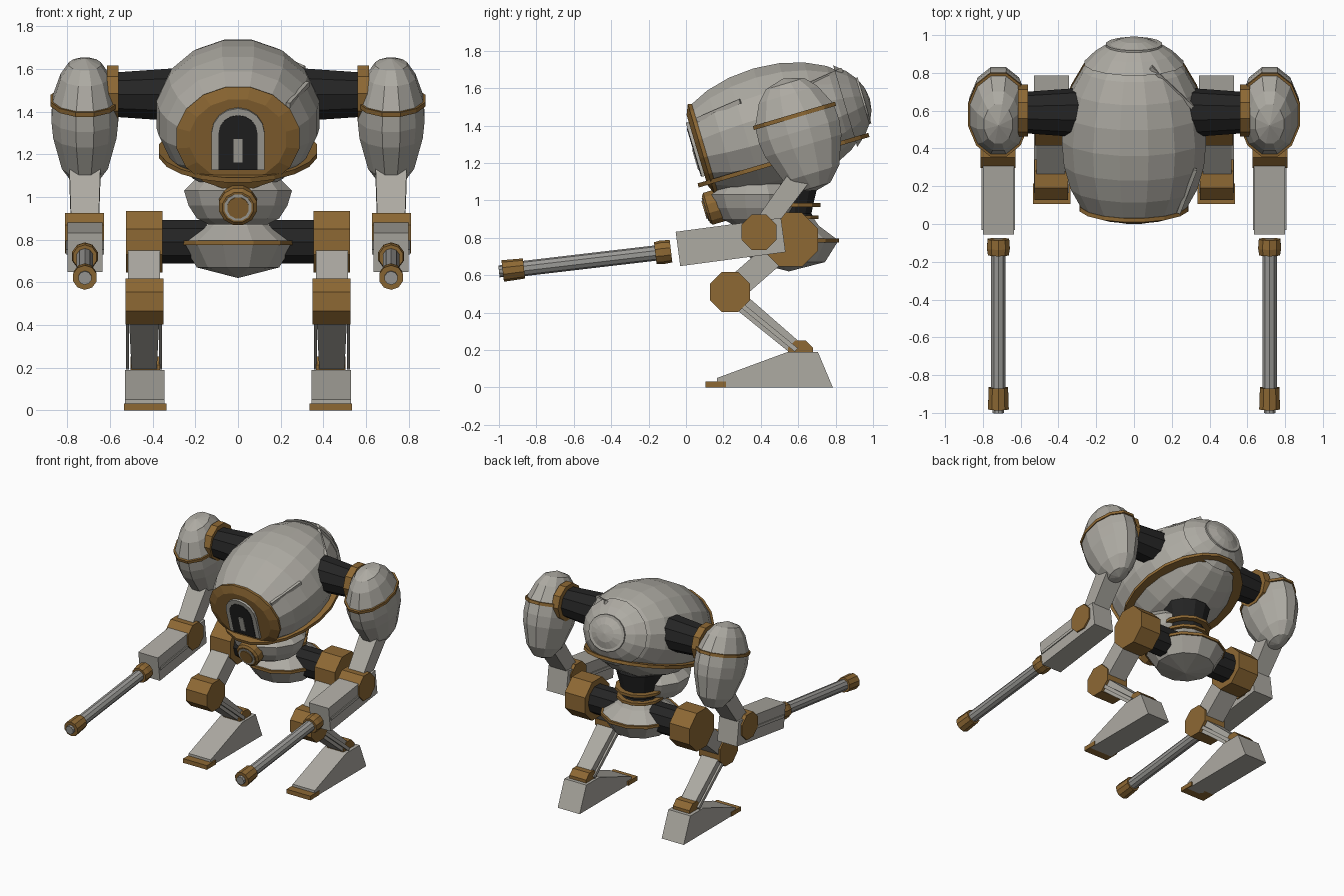
import bpy, bmesh, math
from mathutils import Matrix, Vector

cube = bpy.data.objects.get("Cube")
if cube:
    bpy.data.objects.remove(cube, do_unlink=True)


def material(name, color):
    m = bpy.data.materials.new(name)
    m.use_nodes = True
    m.diffuse_color = (*color, 1)
    m.node_tree.nodes["Principled BSDF"].inputs["Base Color"].default_value = (*color, 1)
    return m


PLATE = material("pale grey armour", (.42, .405, .365))
BRASS = material("bronze trim", (.27, .14, .034))
BLACK = material("black joint", (.018, .018, .018))
STEEL = material("barrel steel", (.33, .325, .31))

# Frames: tilted hull, its forward axis, a sideways axis and a side profile
TILT = Matrix.Rotation(math.radians(16.5), 4, 'X')
HULL = Matrix.Translation((0, .45, 1.385)) @ TILT
FORWARD = HULL @ Matrix.Rotation(math.radians(90), 4, 'X')
SIDE = Matrix(((0, 0, 1, 0), (1, 0, 0, 0), (0, 1, 0, 0), (0, 0, 0, 1)))


def at(x, y, z):
    return Matrix.Translation((x, y, z))


def finish(name, bm, frame, mat):
    bmesh.ops.remove_doubles(bm, verts=bm.verts, dist=1e-5)
    bm.transform(frame)
    bmesh.ops.recalc_face_normals(bm, faces=bm.faces)
    mesh = bpy.data.meshes.new(name)
    bm.to_mesh(mesh)
    bm.free()
    mesh.materials.append(mat)
    ob = bpy.data.objects.new(name, mesh)
    bpy.context.collection.objects.link(ob)
    return ob


def lathe(name, profile, sides, frame, mat, sx=1, sy=1):
    """Turn (radius, height) points around local z."""
    bm = bmesh.new()
    rings = []
    for r, h in profile:
        angles = [math.tau * (i + .5) / sides for i in range(sides)]
        rings.append([bm.verts.new((r * sx * math.cos(a), r * sy * math.sin(a), h)) for a in angles])
    for a, b in zip(rings, rings[1:]):
        for i in range(sides):
            j = (i + 1) % sides
            bm.faces.new((a[i], a[j], b[j], b[i]))
    for ring, point in ((rings[0], profile[0]), (rings[-1], profile[-1])):
        if point[0] > 0:
            bm.faces.new(ring)
    return finish(name, bm, frame, mat)


def prism(name, outline, h0, h1, frame, mat):
    bm = bmesh.new()
    low = [bm.verts.new((x, y, h0)) for x, y in outline]
    high = [bm.verts.new((x, y, h1)) for x, y in outline]
    bm.faces.new(low)
    bm.faces.new(high)
    for i in range(len(low)):
        j = (i + 1) % len(low)
        bm.faces.new((low[i], low[j], high[j], high[i]))
    return finish(name, bm, frame, mat)


def along(p, q):
    """Frame at p with z pointing to q, and the length."""
    d = Vector(q) - Vector(p)
    z = d.normalized()
    y = z.cross(Vector((1, 0, 0))).normalized()
    x = y.cross(z)
    return at(*p) @ Matrix((x, y, z)).transposed().to_4x4(), d.length


def beam(name, p, q, width, depth, mat, taper=1):
    frame, length = along(p, q)
    k = math.sqrt(.5)
    return lathe(name, [(1, 0), (taper, length)], 4, frame, mat, width * k, depth * k)


def axle(name, s, x0, x1, y, z, r0, r1, mat, sides=8):
    frame = at(0, y, z) @ Matrix.Rotation(math.radians(90), 4, 'Y')
    return lathe(name, [(r0, s * x0), (r1, s * x1)], sides, frame, mat)


def egg(start, end, steps, length):
    angles = [start + (end - start) * i / steps for i in range(steps + 1)]
    return [(max(0, math.sin(a)) if a < 3.14 else 0, length * math.cos(a)) for a in angles]


def arch(w, bottom, spring):
    arc = [(w * math.cos(math.pi * i / 8), spring + w * math.sin(math.pi * i / 8)) for i in range(9)]
    return [(w, bottom)] + arc + [(-w, bottom)]


# Hull, rear cap and waist band
lathe("hull", egg(.80, math.pi, 9, .54), 16, FORWARD, PLATE, .39, .339)
lathe("rear_cap", egg(math.pi - .72, math.pi, 4, .556), 16, FORWARD, PLATE, .405, .352)
lathe("rear_cap_ring", [(.15, -.515), (.15, -.526)], 16, FORWARD, PLATE, 1, .87)
lathe("hull_band", [(1, -.195), (1, -.172)], 20, HULL @ at(0, .02, 0), BRASS, .375, .482)
beam("front_strip", (.235, .06, 1.43), (.325, .29, 1.53), .02, .025, PLATE)
beam("rear_strip", (.31, .62, 1.60), (.09, .83, 1.695), .02, .025, PLATE)

# Front hatch
lathe("hatch_rim", [(1, .365), (1.02, .385), (.8, .408)], 16, FORWARD, BRASS, .288, .25)
prism("hatch_frame", arch(.125, -.145, .032), .40, .424, FORWARD, PLATE)
prism("hatch_opening", arch(.092, -.143, .032), .42, .428, FORWARD, BLACK)
prism("hatch_slot", [(-.02, -.105), (.02, -.105), (.02, .01), (-.02, .01)], .425, .433, FORWARD, PLATE)

# Chin with round port
lathe("chin", [(.14, .87), (.2, .90), (.24, .96), (.262, 1.03), (.2, 1.09)], 12, at(0, .38, 0), PLATE, 1, .96)
port = at(0, .125, .957) @ TILT @ Matrix.Rotation(math.radians(90), 4, 'X')
lathe("port_rim", [(.092, -.09), (.092, .008), (.075, .02)], 12, port, BRASS)
lathe("port_ring", [(.066, 0), (.066, .024)], 12, port, PLATE)
lathe("port_centre", [(.052, 0), (.052, .03)], 12, port, BRASS)

# Neck and pelvis
HIP_AXIS = at(0, .55, 0)
lathe("neck", [(.16, .86), (.125, .93), (.14, 1.0), (.17, 1.12)], 12, HIP_AXIS, BLACK)
for name, r, z in (("neck_upper_ring", .175, .965), ("neck_lower_ring", .165, .90), ("pelvis_band", .278, .775)):
    lathe(name, [(r, z), (r, z + .02)], 12, HIP_AXIS, BRASS)
lathe("pelvis", [(.14, .90), (.165, .865), (.268, .79), (.268, .775), (.2, .67), (0, .62)], 12, HIP_AXIS, PLATE)

POD = [(0, .315), (.078, .285), (.118, .225), (.158, .11), (.162, .02),
       (.154, -.06), (.112, -.215), (.06, -.29), (0, -.31)]
FOOT = [(.165, 0), (.165, .05), (.545, .19), (.705, .19), (.785, 0)]
TOE = [(.105, 0), (.105, .032), (.215, .032), (.215, 0)]

for side, s in (("left", 1), ("right", -1)):
    def n(part):
        return side + "_" + part

    # Leg
    x = s * .44
    axle(n("hip_shaft"), s, .05, .38, .56, .79, .108, .108, BLACK, 10)
    axle(n("hip_joint"), s, .355, .525, .56, .79, .157, .157, BRASS)
    beam(n("thigh"), (x, .56, .79), (x, .24, .51), .15, .13, PLATE)
    axle(n("knee_joint"), s, .35, .527, .235, .51, .116, .116, BRASS)
    beam(n("shin"), (x, .24, .50), (x, .61, .19), .145, .095, PLATE, .8)
    for label, offset in (("inner", -.077), ("outer", .077)):
        beam(n(label + "_shin_rod"), (x + s * offset, .26, .47), (x + s * offset, .59, .20), .014, .025, PLATE)
    axle(n("ankle_joint"), s, .365, .505, .612, .185, .072, .072, BRASS)
    prism(n("foot"), FOOT, s * .345, s * .53, SIDE, PLATE)
    prism(n("toe_plate"), TOE, s * .335, s * .535, SIDE, BRASS)

    # Shoulder
    axle(n("shoulder_shaft"), s, .2, .57, .59, 1.48, .137, .11, BLACK, 10)
    axle(n("shoulder_collar"), s, .56, .615, .60, 1.485, .138, .138, BRASS, 10)
    pod = at(s * .718, .61, 1.35) @ TILT
    lathe(n("shoulder_pod"), POD, 12, pod, PLATE, 1, 1.43)
    lathe(n("pod_band"), [(.166, .095), (.166, .117)], 12, pod, BRASS, 1, 1.43)

    # Arm
    x = s * .718
    beam(n("upper_arm"), (x, .64, 1.17), (x, .39, .83), .15, .12, PLATE, .85)
    axle(n("elbow_joint"), s, .628, .812, .39, .83, .102, .102, BRASS)
    beam(n("forearm"), (x, .52, .815), (x, -.043, .74), .165, .185, PLATE)
    beam(n("forearm_rib"), (x, .30, .786), (x, -.03, .742), .178, .022, PLATE)

    # Gun barrel, as sections on one axis
    frame, length = along((x, -.08, .728), (x, -1, .62))
    lathe(n("barrel"), [(.041, 0), (.041, length - .06), (.032, length - .06), (.032, length)], 10, frame, STEEL)
    lathe(n("barrel_collar"), [(.06, 0), (.064, .05), (.058, .085)], 10, frame, BRASS)
    lathe(n("muzzle_ring"), [(.054, length - .135), (.058, length - .02)], 10, frame, BRASS)
